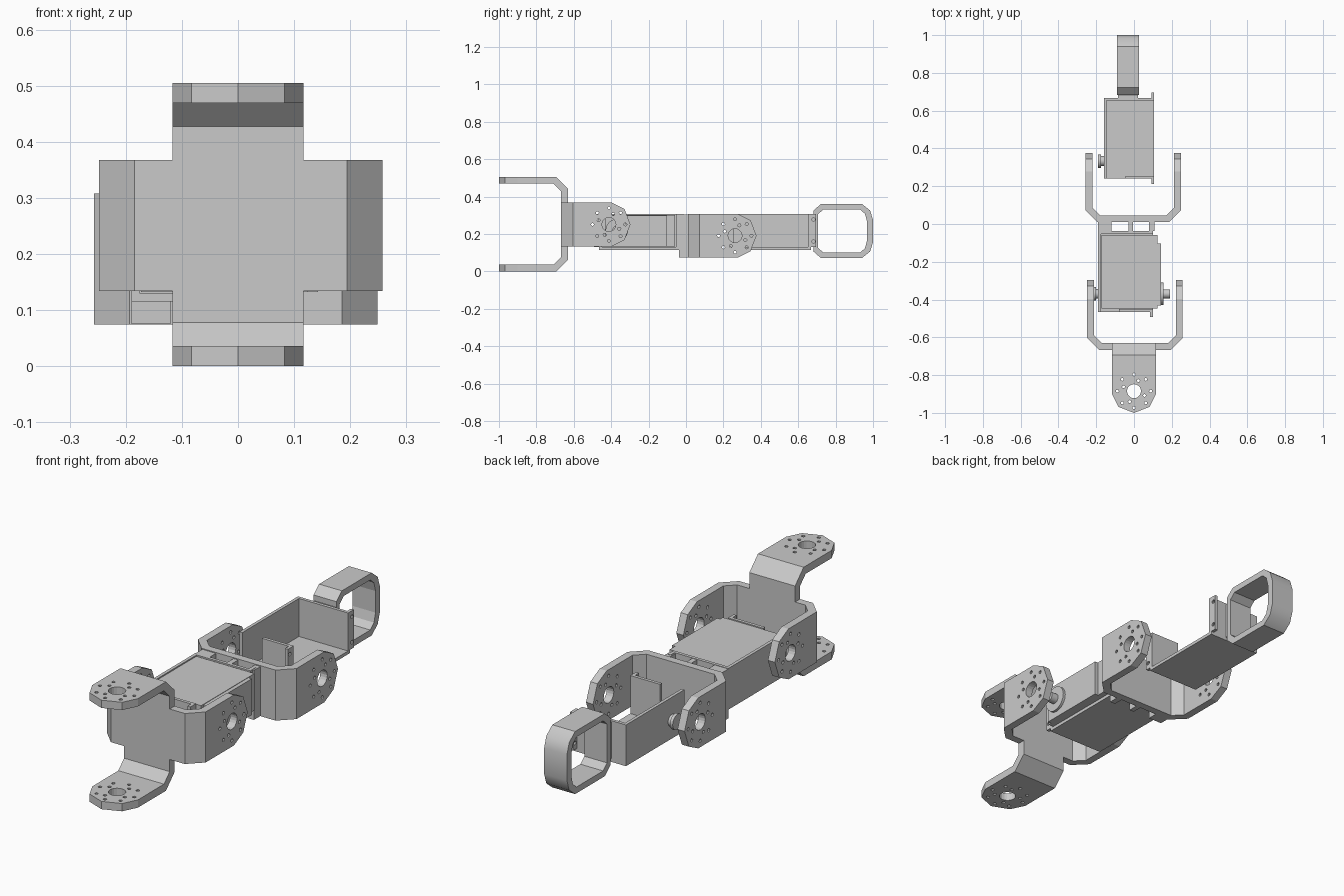
import bpy, bmesh, math
from mathutils import Vector

if "Cube" in bpy.data.objects:
    bpy.data.objects.remove(bpy.data.objects["Cube"])

SHADE = (0.59, 0.59, 0.59, 1)
grey = bpy.data.materials.new("bracket grey")
grey.use_nodes = True
grey.diffuse_color = SHADE
grey.node_tree.nodes["Principled BSDF"].inputs["Base Color"].default_value = SHADE


def along_x(u, v, w):
    """Outline drawn in y-z, extruded along x."""
    return Vector((w, u, v))


def prism(bm, outline, lo, hi, place):
    low = [bm.verts.new(place(u, v, lo)) for u, v in outline]
    high = [bm.verts.new(place(u, v, hi)) for u, v in outline]
    bm.faces.new(low)
    bm.faces.new(high)
    for i in range(len(low)):
        j = (i + 1) % len(low)
        bm.faces.new((low[i], low[j], high[j], high[i]))


def box(bm, x, y, z):
    prism(bm, [(y[0], z[0]), (y[1], z[0]), (y[1], z[1]), (y[0], z[1])], x[0], x[1], along_x)


def circle(u, v, r, n):
    return [(u + r * math.cos(math.tau * i / n), v + r * math.sin(math.tau * i / n)) for i in range(n)]


def finish(name, bm, smooth=False):
    bmesh.ops.recalc_face_normals(bm, faces=bm.faces)
    mesh = bpy.data.meshes.new(name)
    bm.to_mesh(mesh)
    bm.free()
    mesh.materials.append(grey)
    ob = bpy.data.objects.new(name, mesh)
    bpy.context.collection.objects.link(ob)
    if smooth:
        bpy.ops.object.select_all(action="DESELECT")
        bpy.context.view_layer.objects.active = ob
        ob.select_set(True)
        bpy.ops.object.shade_smooth_by_angle(angle=math.radians(35))
    return ob


def cut(ob, cutter_bm):
    cutter = finish(ob.name + "_cutter", cutter_bm)
    cutter.hide_render = True
    mod = ob.modifiers.new("cut", "BOOLEAN")
    mod.operation = "DIFFERENCE"
    mod.solver = "EXACT"
    mod.object = cutter
    bpy.context.view_layer.update()
    mesh = bpy.data.meshes.new_from_object(ob.evaluated_get(bpy.context.evaluated_depsgraph_get()))
    ob.modifiers.clear()
    ob.data = mesh
    bpy.data.objects.remove(cutter)


def u_bracket(name, length, place, half=0.2525, wide=0.117, t=0.036, c=0.063):
    """Bent strip: u across the arms, v towards the tips, w over the width."""
    k = c + 0.414 * t
    side = [(half - c, 0), (half, c), (half, length), (half - t, length),
            (half - t, k), (half - k, t)]
    bm = bmesh.new()
    prism(bm, side + [(-u, v) for u, v in reversed(side)], -wide, wide, place)
    ob = finish(name, bm)

    # Pointed arm tips, horn hole and screw holes
    def across(w, v, u):
        return place(u, v, w)

    far = wide + 0.1
    tip = [(-far, length - 0.1), (-wide, length - 0.1), (-0.083, length - 0.032), (0, length),
           (0.083, length - 0.032), (wide, length - 0.1), (far, length - 0.1),
           (far, length + 0.1), (-far, length + 0.1)]
    bm = bmesh.new()
    reach = half + 0.05
    prism(bm, tip, -reach, reach, across)
    v0 = length - 0.115
    prism(bm, circle(0, v0, 0.037, 20), -reach, reach, across)
    for n, r, turn in ((8, 0.088, 0), (4, 0.06, math.pi / 8)):
        for i in range(n):
            a = math.tau * i / n + turn
            prism(bm, circle(r * math.cos(a), v0 + r * math.sin(a), 0.008, 8), -reach, reach, across)
    cut(ob, bm)


# Three clevis brackets
u_bracket("front_bracket", 0.369, lambda u, v, w: Vector((w, -0.631 - v, 0.2525 + u)))
u_bracket("first_joint_bracket", 0.37, lambda u, v, w: Vector((0.005 + u, -0.667 + v, 0.251 + w)))
u_bracket("second_joint_bracket", 0.367, lambda u, v, w: Vector((-0.004 + u, 0.01 + v, 0.191 + w)))


def tray(name, x, y, partial_x, t=0.015, z=(0.115, 0.306)):
    """Open servo tray: floor, side wall and end walls, with drilled screw flanges."""
    (x0, x1), (y0, y1) = x, y
    bm = bmesh.new()
    box(bm, x, y, (z[0], z[0] + t))
    box(bm, (x0, x0 + t), y, z)
    box(bm, x, (y1 - t, y1), z)
    box(bm, (partial_x, x1), (y0, y0 + t), z)
    finish(name, bm)
    for end, a, b in (("front", y0 - 0.027, y0), ("back", y1, y1 + 0.027)):
        bm = bmesh.new()
        box(bm, (x1 - t, x1), (a, b), (z[0] + t, z[1]))
        flange = finish(f"{name}_{end}_flange", bm)
        bm = bmesh.new()
        for zc in (0.16, 0.278):
            prism(bm, circle((a + b) / 2, zc, 0.009, 10), x1 - 0.04, x1 + 0.04, along_x)
        cut(flange, bm)


tray("front_tray", (-0.19, 0.1), (-0.465, -0.038), -0.08)
tray("rear_tray", (-0.16, 0.107), (0.24, 0.668), -0.045)

# Servo body seated in the front tray
bm = bmesh.new()
box(bm, (-0.173, 0.125), (-0.448, -0.058), (0.132, 0.302))
box(bm, (-0.1, 0.143), (-0.432, -0.102), (0.132, 0.3))
finish("servo_body", bm)

# Ribs joining the front tray to the second joint bracket
bm = bmesh.new()
for span in ((-0.19, -0.12), (-0.03, -0.006), (0.08, 0.108)):
    box(bm, span, (-0.038, 0.012), (0.075, 0.304))
finish("joining_ribs", bm)

# Pivot bosses
for name, y, z, steps in (
        ("front_left_boss", -0.37, 0.22, ((0.14, 0.155, 0.06), (0.155, 0.19, 0.024))),
        ("front_right_boss", -0.37, 0.22, ((-0.2, -0.185, 0.025), (-0.215, -0.2, 0.036))),
        ("rear_right_boss", 0.333, 0.2, ((-0.176, -0.155, 0.027), (-0.19, -0.176, 0.036)))):
    bm = bmesh.new()
    for lo, hi, r in steps:
        prism(bm, circle(y, z, r, 24), lo, hi, along_x)
    finish(name, bm, True)

# Closed loop at the rear end
half_loop = [(0.682, 0.11), (0.722, 0.145), (0.94, 0.145), (0.984, 0.11), (1.0, 0.06), (1.0, 0.0)]
inner_half = [(0.706, 0.09), (0.735, 0.116), (0.93, 0.116), (0.957, 0.092), (0.968, 0.05), (0.968, 0.0)]


def loop_outline(pts, zc=0.216):
    return [(y, zc + d) for y, d in pts] + [(y, zc - d) for y, d in reversed(pts[:-1])]


bm = bmesh.new()
prism(bm, loop_outline(half_loop), -0.09, 0.027, along_x)
loop = finish("rear_loop", bm, True)
bm = bmesh.new()
prism(bm, loop_outline(inner_half), -0.2, 0.2, along_x)
cut(loop, bm)
bm = bmesh.new()
box(bm, (-0.085, 0.022), (0.66, 0.69), (0.13, 0.3))
finish("loop_mount", bm)
